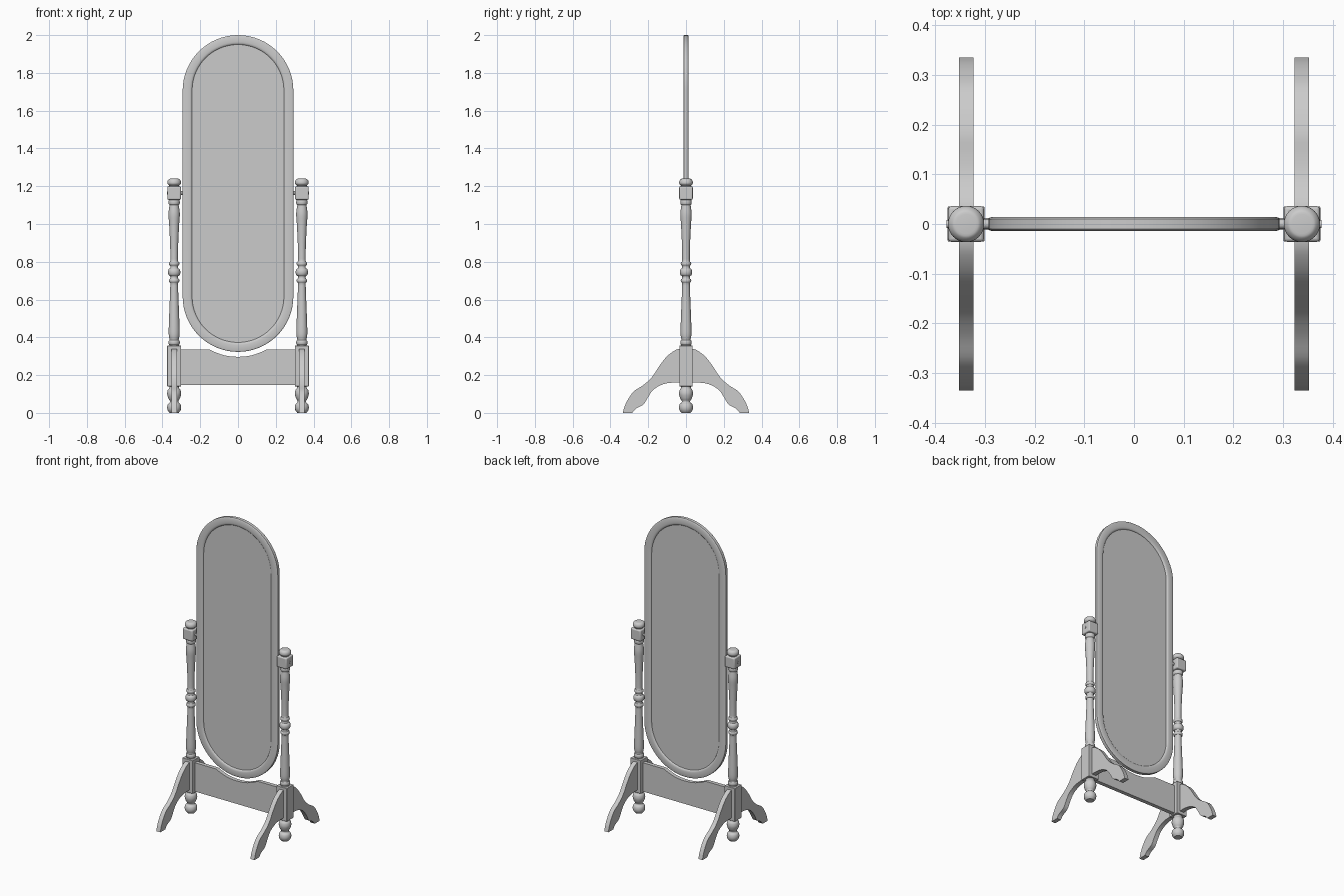
import bpy, bmesh, math
from mathutils import Vector, Matrix

if "Cube" in bpy.data.objects:
    bpy.data.objects.remove(bpy.data.objects["Cube"])

POST_X = 0.338


def finish(bm, name, mirror="", bevel=0):
    """Turn a bmesh into a smooth-shaded object, with optional bevel and mirroring."""
    bmesh.ops.recalc_face_normals(bm, faces=bm.faces)
    mesh = bpy.data.meshes.new(name)
    bm.to_mesh(mesh)
    bm.free()
    ob = bpy.data.objects.new(name, mesh)
    bpy.context.collection.objects.link(ob)
    bpy.ops.object.select_all(action='DESELECT')
    ob.select_set(True)
    bpy.context.view_layer.objects.active = ob
    bpy.ops.object.shade_smooth_by_angle(angle=math.radians(35))
    if bevel:
        b = ob.modifiers.new("bevel", 'BEVEL')
        b.width, b.segments = bevel, 3
    if mirror:
        m = ob.modifiers.new("mirror", 'MIRROR')
        m.use_axis = ["X" in mirror, "Y" in mirror, False]
        m.use_mirror_merge = False
    return ob


def bridge(bm, rings, closed=False):
    """Join consecutive vertex rings with quads."""
    n = len(rings[0])
    pairs = list(zip(rings, rings[1:])) + ([(rings[-1], rings[0])] if closed else [])
    for a, b in pairs:
        for i in range(n):
            j = (i + 1) % n
            bm.faces.new((a[i], a[j], b[j], b[i]))


def lathe(name, profile, x, sides=32):
    """Turn (radius, z) points round the vertical axis of a post."""
    bm = bmesh.new()
    rings = []
    for r, z in profile:
        rings.append([bm.verts.new((x + r * math.cos(2 * math.pi * i / sides),
                                    r * math.sin(2 * math.pi * i / sides), z))
                      for i in range(sides)])
    bridge(bm, rings)
    bm.faces.new(rings[0])
    bm.faces.new(rings[-1])
    return finish(bm, name, "X")


def bead(z0, z1, r, bulge, n=8):
    """Half-round moulding between two heights."""
    return [(r + bulge * math.sin(math.pi * i / n),
             (z0 + z1) / 2 - (z1 - z0) / 2 * math.cos(math.pi * i / n)) for i in range(n + 1)]


def smooth(pts, n=5):
    """Catmull-Rom curve through the points."""
    p = [Vector(q) for q in [pts[0]] + pts + [pts[-1]]]
    out = []
    for a, b, c, d in zip(p, p[1:], p[2:], p[3:]):
        for i in range(n):
            t = i / n
            out.append(0.5 * (2 * b + (c - a) * t + (2 * a - 5 * b + 4 * c - d) * t * t
                              + (3 * b - a - 3 * c + d) * t ** 3))
    return out + [p[-1]]


def slab(name, outline, to3d, depth, mirror=""):
    """Extrude a flat outline along a depth vector."""
    bm = bmesh.new()
    face = bm.faces.new([bm.verts.new(to3d(p)) for p in outline])
    ext = bmesh.ops.extrude_face_region(bm, geom=[face])
    bmesh.ops.translate(bm, vec=depth, verts=[v for v in ext['geom']
                                              if isinstance(v, bmesh.types.BMVert)])
    return finish(bm, name, mirror)


def block(name, size, z, bevel):
    bm = bmesh.new()
    bmesh.ops.create_cube(bm, size=1, matrix=Matrix.Translation((POST_X, 0, z))
                          @ Matrix.Diagonal((*size, 1)))
    return finish(bm, name, "X", bevel)


def cylinder(name, r, x0, x1, z):
    bm = bmesh.new()
    bmesh.ops.create_cone(bm, cap_ends=True, segments=20, radius1=r, radius2=r, depth=x1 - x0,
                          matrix=Matrix.Translation(((x0 + x1) / 2, 0, z))
                          @ Matrix.Rotation(math.pi / 2, 4, 'Y'))
    return finish(bm, name, "X")


def stadium(inset, n=32):
    """Long rounded mirror outline in x, z."""
    r = 0.293 - inset
    top = [(r * math.cos(math.pi * i / n), 1.707 + r * math.sin(math.pi * i / n))
           for i in range(n + 1)]
    return top + [(-x, 2.323 - z) for x, z in top]


# Mirror frame: moulded section swept round the outline, recessed on both faces
half = [(0.0, 0.010), (0.002, 0.0125), (0.006, 0.014), (0.036, 0.014), (0.042, 0.013),
        (0.048, 0.010), (0.050, 0.007)]
section = half + [(d, -y) for d, y in reversed(half)]
bm = bmesh.new()
bridge(bm, [[bm.verts.new((x, y, z)) for x, z in stadium(d)] for d, y in section], closed=True)
finish(bm, "mirror_frame")

# Glass panel
slab("mirror_glass", stadium(0.047), lambda p: (p[0], -0.005, p[1]), (0, 0.010, 0))

# Turned posts
post = ([(0.028, 0.35)] + bead(0.36, 0.385, 0.025, 0.005) + smooth(
            [(0.024, 0.39), (0.029, 0.42), (0.027, 0.50), (0.023, 0.60), (0.020, 0.685)])
        + bead(0.69, 0.71, 0.022, 0.006) + [(0.020, 0.715), (0.020, 0.722)]
        + bead(0.725, 0.765, 0.022, 0.011) + [(0.020, 0.768), (0.020, 0.775)]
        + bead(0.78, 0.80, 0.022, 0.006) + smooth(
            [(0.020, 0.805), (0.021, 0.88), (0.026, 0.99), (0.030, 1.05), (0.026, 1.09),
             (0.024, 1.10)])
        + bead(1.102, 1.128, 0.026, 0.004) + [(0.028, 1.14)])
lathe("turned_post", post, POST_X)

# Finial caps
lathe("finial", [(0.026, 1.19), (0.026, 1.203)] + smooth(
    [(0.028, 1.205), (0.035, 1.212), (0.0365, 1.22), (0.034, 1.23), (0.027, 1.238),
     (0.020, 1.24)], 4), POST_X)

# Turned ball feet under the posts
foot = smooth([(0.024, 0.0), (0.034, 0.014), (0.037, 0.03), (0.033, 0.046), (0.023, 0.056),
               (0.023, 0.064), (0.031, 0.078), (0.037, 0.10), (0.034, 0.12), (0.026, 0.132),
               (0.026, 0.15)], 4)
lathe("ball_foot", foot, POST_X)

# Square blocks: pivot block and base block
block("pivot_block", (0.072, 0.072, 0.072), 1.164, 0.007)
block("base_block", (0.074, 0.070, 0.215), 0.2485, 0.002)

# Pivot pins and outer screw caps
cylinder("pivot_pin", 0.010, 0.285, 0.31, 1.164)
cylinder("pivot_cap", 0.008, 0.37, 0.377, 1.164)

# Curved legs, front and back on both sides
upper = smooth([(0.02, 0.342), (0.055, 0.333), (0.10, 0.30), (0.14, 0.25), (0.18, 0.19),
                (0.225, 0.148), (0.275, 0.115), (0.305, 0.075), (0.325, 0.035), (0.335, 0.0)])
lower = smooth([(0.285, 0.0), (0.265, 0.022), (0.225, 0.045), (0.20, 0.085), (0.17, 0.125),
                (0.12, 0.152), (0.07, 0.16), (0.02, 0.16)])
slab("curved_leg", upper + lower, lambda p: (POST_X - 0.0145, -p[0], p[1]),
     (0.029, 0, 0), "XY")

# Apron with a dip that follows the mirror
dip = [(-0.31, 0.335)] + smooth(
    [(-0.15, 0.335), (-0.12, 0.321), (-0.065, 0.303), (0.0, 0.297), (0.065, 0.303),
     (0.12, 0.321), (0.15, 0.335)]) + [(0.31, 0.335)]
slab("apron", dip + [(0.31, 0.148), (-0.31, 0.148)], lambda p: (p[0], -0.0125, p[1]),
     (0, 0.025, 0))
